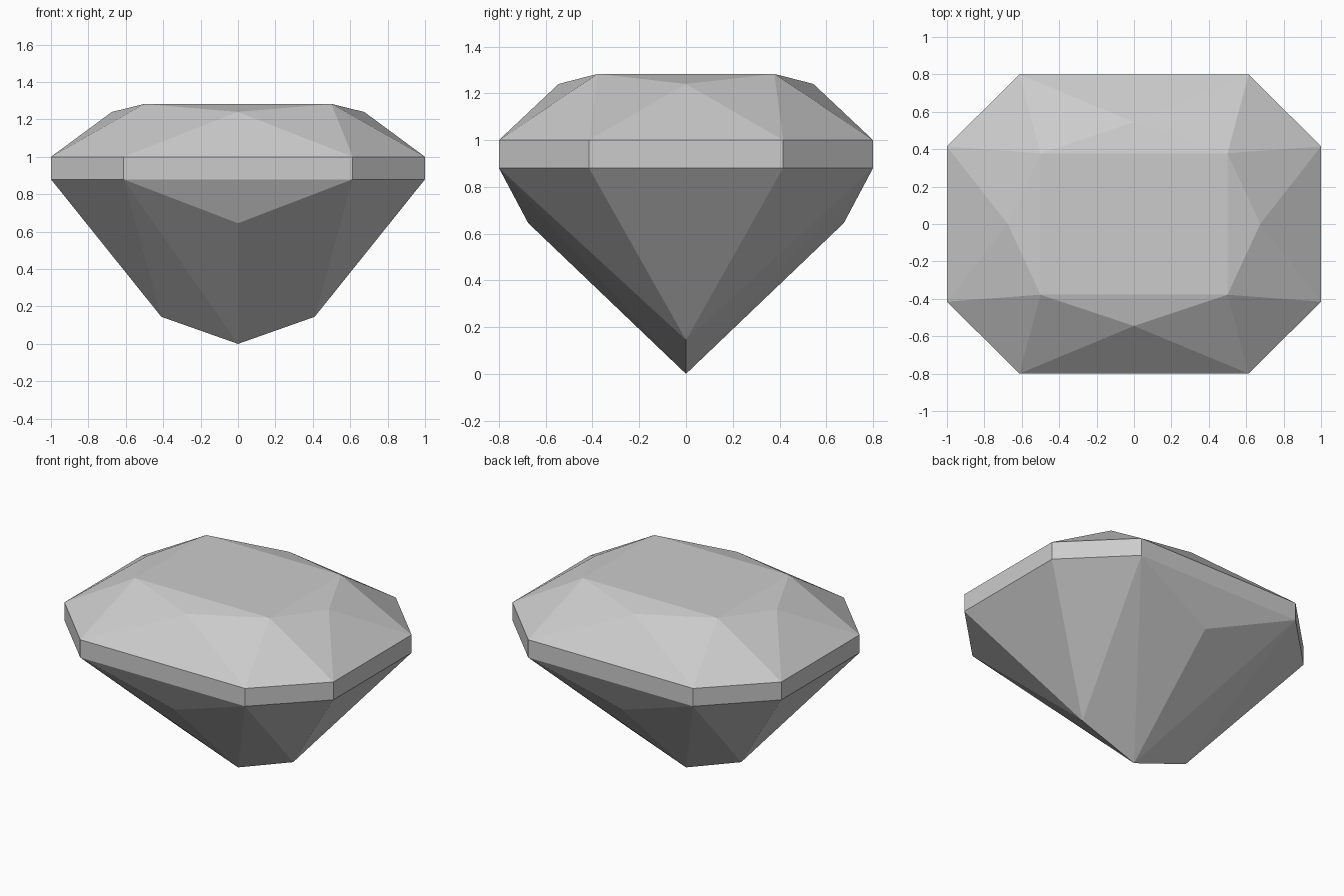
import bpy, bmesh, math

cube = bpy.data.objects.get("Cube")
if cube:
    bpy.data.objects.remove(cube, do_unlink=True)


def material(name, colour):
    mat = bpy.data.materials.new(name)
    mat.use_nodes = True
    mat.diffuse_color = colour
    mat.node_tree.nodes["Principled BSDF"].inputs["Base Color"].default_value = colour
    return mat


def mirrored(points):
    """Repeat the points across the x and y planes without duplicates."""
    return {(sx * x, sy * y, z) for x, y, z in points
            for sx in (1, -1) for sy in (1, -1)}


# One quarter of the facet corners
girdle = [(x, y, z) for z in (0.88, 1.0) for x, y in ((1.0, 0.415), (0.613, 0.8))]
table = [(0.5, 0.378, 1.283)]
crown_stars = [(0.675, 0, 1.24), (0, 0.545, 1.24)]
pavilion = [(0, 0.675, 0.645), (0.41, 0, 0.145), (0, 0, 0)]

# The cut stone is the convex skin of its facet corners
bm = bmesh.new()
for point in sorted(mirrored(girdle + table + crown_stars + pavilion)):
    bm.verts.new(point)
bmesh.ops.convex_hull(bm, input=bm.verts[:])

# Merge coplanar triangles into single facets
bmesh.ops.dissolve_limit(bm, angle_limit=math.radians(0.3),
                         verts=bm.verts[:], edges=bm.edges[:])
bmesh.ops.recalc_face_normals(bm, faces=bm.faces[:])

mesh = bpy.data.meshes.new("cut_gem")
bm.to_mesh(mesh)
bm.free()
mesh.materials.append(material("pale_grey", (0.6, 0.6, 0.6, 1)))
gem = bpy.data.objects.new("cut_gem", mesh)
bpy.context.collection.objects.link(gem)
